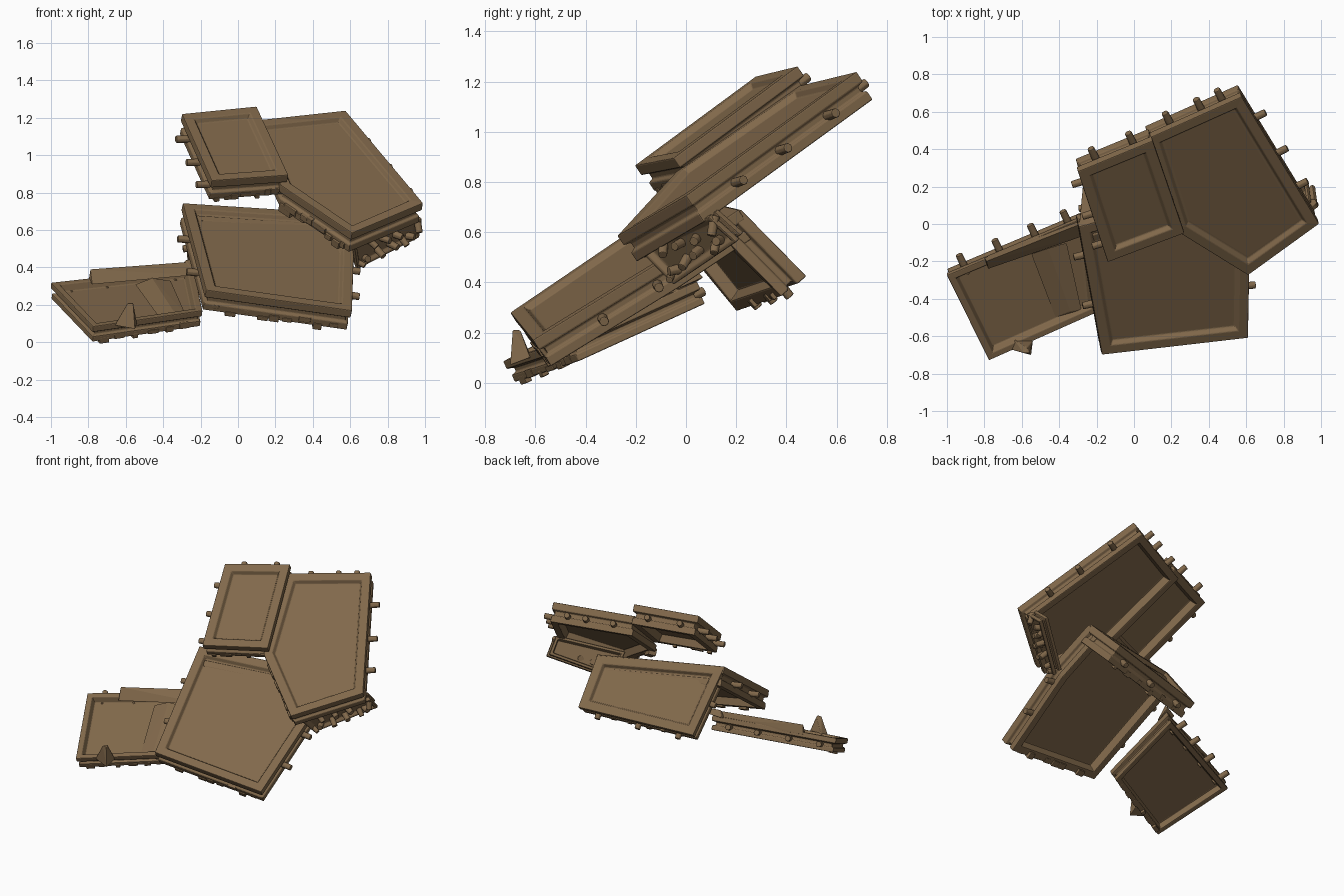
import bpy, bmesh, random
from mathutils import Vector, Matrix

random.seed(4)
cube = bpy.data.objects.get("Cube")
if cube:
    bpy.data.objects.remove(cube)

brown = bpy.data.materials.new("earth_brown")
brown.use_nodes = True
COLOUR = (0.22, 0.14, 0.07, 1)
brown.diffuse_color = COLOUR
brown.node_tree.nodes["Principled BSDF"].inputs["Base Color"].default_value = COLOUR


def finish(bm, name, bevel=0.004):
    bmesh.ops.recalc_face_normals(bm, faces=bm.faces)
    mesh = bpy.data.meshes.new(name)
    bm.to_mesh(mesh)
    bm.free()
    mesh.materials.append(brown)
    obj = bpy.data.objects.new(name, mesh)
    bpy.context.collection.objects.link(obj)
    mod = obj.modifiers.new("soft_edges", "BEVEL")
    mod.width = bevel
    mod.segments = 2


class Panel:
    """Framed slab: stacked polygon loops with a sunk face on both sides."""

    def __init__(self, name, corners, thick=0.13, rim=0.07, sink=0.025):
        self.name = name
        self.c = [Vector(p) for p in corners]
        k = len(self.c)
        self.n = sum((self.c[i].cross(self.c[(i + 1) % k]) for i in range(k)), Vector()).normalized()
        dirs = [(self.c[(i + 1) % k] - self.c[i]).normalized() for i in range(k)]
        self.inward = [self.n.cross(d).normalized() for d in dirs]
        self.thick = thick
        t = thick
        profile = [(rim + 0.012, sink), (rim, sink), (rim - 0.015, 0), (0, 0), (0, t * 0.36),
                   (0.022, t * 0.42), (0.022, t * 0.62), (0.006, t * 0.68), (0.006, t),
                   (rim * 0.8, t), (rim, t * 0.6)]
        bm = bmesh.new()
        loops = []
        for inset, depth in profile:
            ring = []
            for i, p in enumerate(self.c):
                a, b = self.inward[i - 1], self.inward[i]
                ring.append(bm.verts.new(p - self.n * depth + (a + b) / (1 + a.dot(b)) * inset))
            loops.append(ring)
        for lo, hi in zip(loops, loops[1:]):
            for i in range(k):
                j = (i + 1) % k
                bm.faces.new((lo[i], lo[j], hi[j], hi[i]))
        bm.faces.new(loops[0])
        bm.faces.new(loops[-1])
        finish(bm, name, 0.005)

    def on_edge(self, i, t, depth):
        a, b = self.c[i], self.c[(i + 1) % len(self.c)]
        return a.lerp(b, t) - self.n * depth, -self.inward[i], (b - a).normalized()

    # Round pegs standing out of the edges, given as {edge: positions}
    def pegs(self, places, length=0.12, radius=0.022):
        bm = bmesh.new()
        for i, spots in places.items():
            for t in spots:
                pos, out, _ = self.on_edge(i, t, self.thick * 0.6)
                rod(bm, pos, out, length, radius)
        finish(bm, self.name + "_pegs")

    # Broken lumps hanging under an edge
    def lumps(self, edges, count, size=0.035):
        bm = bmesh.new()
        for i in edges:
            for s in range(count):
                t = (s + 0.3 + random.random() * 0.4) / count * 0.9 + 0.05
                pos, out, along = self.on_edge(i, t, self.thick * random.uniform(0.75, 1.05))
                m = Matrix((along, out, self.n)).transposed().to_4x4()
                dims = (random.uniform(0.6, 1.9), random.uniform(0.8, 1.3), random.uniform(0.6, 1.1))
                m = Matrix.Translation(pos - out * 0.02) @ m @ Matrix.Diagonal((*(d * size for d in dims), 1))
                bmesh.ops.create_cube(bm, size=1, matrix=m)
        finish(bm, self.name + "_lumps")


def rod(bm, pos, axis, length, radius):
    turn = axis.to_track_quat("Z", "Y").to_matrix().to_4x4()
    bmesh.ops.create_cone(bm, cap_ends=True, segments=8, radius1=radius, radius2=radius * 0.9,
                          depth=length, matrix=Matrix.Translation(pos) @ turn)


# Lower front plate
lower = Panel("lower_plate", [(-.17, -.7, .28), (.61, -.61, .17), (.62, -.09, .49),
                              (.56, .21, .69), (-.295, -.015, .745)])
lower.pegs({1: (.46, .88), 4: (.28, .66)}, 0.1)
lower.lumps([0], 9)

# Rear plate folded down from the top of the lower plate
rear = Panel("rear_plate", [(-.295, -.015, .745), (.55, .22, .69), (.52, .48, .425), (-.265, .3, .365)])
rear.pegs({2: (.15, .5, .85), 3: (.5,)}, 0.06)
rear.lumps([2], 6)

# Large upper plate
upper = Panel("upper_plate", [(.61, -.275, .585), (.99, 0, .745), (.575, .68, 1.24),
                              (.07, .455, 1.185), (.23, -.04, .84)])
upper.pegs({1: (.24, .5, .78), 2: (.2, .42, .75)}, 0.11)
upper.lumps([4], 10, 0.045)

# Short broken wall under the right edge of the upper plate
wall = Panel("broken_wall", [(.64, -.05, .39), (.97, .2, .56), (.985, .09, .66), (.62, -.19, .53)],
             thick=0.07, rim=0.03, sink=0.02)
bm = bmesh.new()
for s in range(10):
    low = wall.c[0].lerp(wall.c[1], (s + 0.5) / 10)
    high = wall.c[3].lerp(wall.c[2], (s + 0.5) / 10)
    wobble = Vector([random.uniform(-0.5, 0.5) for _ in range(3)])
    rod(bm, low.lerp(high, random.uniform(0.15, 0.85)), (wall.n + wobble).normalized(),
        random.uniform(0.05, 0.09), random.uniform(0.015, 0.022))
finish(bm, "broken_wall_stubs")

# Small top plate
top = Panel("small_top_plate", [(-.14, -.205, .865), (.27, -.05, .895), (.1, .445, 1.262), (-.3, .28, 1.222)])
top.pegs({2: (.25, .75), 3: (.2, .55, .88)}, 0.11)
top.lumps([0], 7)

# Low side plate
side = Panel("side_plate", [(-.775, -.73, .085), (-.19, -.47, .17), (-.24, .045, .405), (-1, -.275, .32)],
             thick=0.095, rim=0.05, sink=0.04)
side.pegs({2: (.15, .38, .63, .88)})
side.lumps([0], 6)


# Convex solids for the torn bits
def hull(name, points):
    bm = bmesh.new()
    for p in points:
        bm.verts.new(p)
    bmesh.ops.convex_hull(bm, input=bm.verts)
    finish(bm, name)


hull("side_plate_spike", [(-.66, -.67, .09), (-.54, -.62, .1), (-.55, -.7, .07), (-.64, -.62, .11),
                          (-.59, -.69, .21), (-.56, -.69, .21), (-.57, -.66, .21)])
hull("side_plate_raised_edge", [(-.8, -.18, .33), (-.78, -.24, .31), (-.79, -.2, .39), (-.25, .04, .38),
                                (-.23, -.05, .36), (-.26, .01, .43), (-.5, -.07, .385)])
hull("side_plate_fold", [(-.55, -.16, .31), (-.36, -.1, .33), (-.46, -.13, .345),
                         (-.42, -.5, .13), (-.28, -.46, .15), (-.34, -.47, .16)])
hull("side_plate_joint", [(-.31, -.03, .37), (-.23, -.04, .37), (-.31, .04, .4), (-.23, .07, .42),
                          (-.28, .01, .44), (-.23, .04, .45)])
